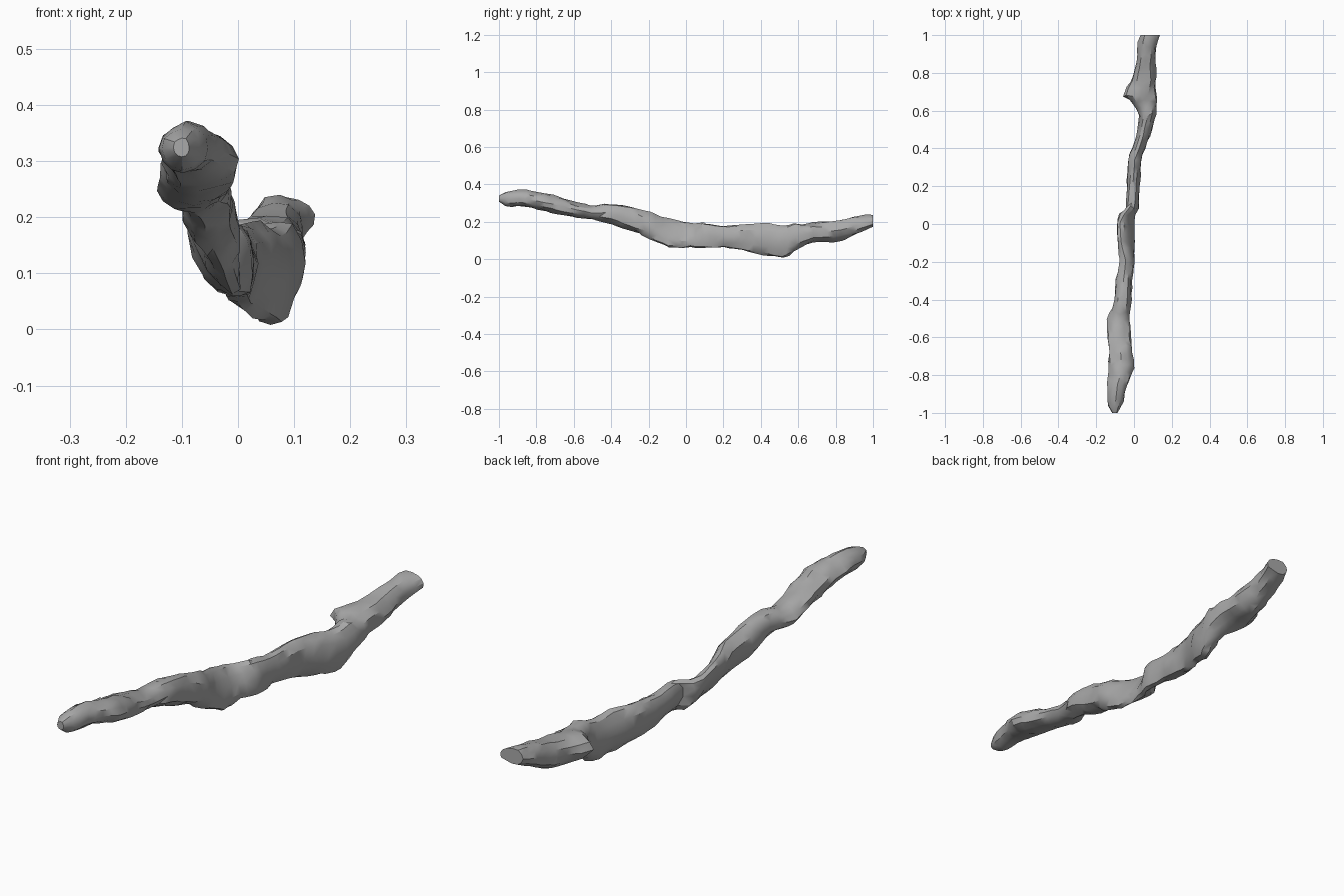
import bpy, bmesh, math, random
from mathutils import Vector, noise

old = bpy.data.objects.get("Cube")
if old:
    bpy.data.objects.remove(old)

SIDES = 12
STEP = 0.035
rng = random.Random(4)

# Stations along the branch, in hundredths: y, left x, right x, low z, high z
STATIONS = [
    (-100, -12, -8, 30, 35), (-95, -14, -6, 28, 36), (-87, -14, -4, 28, 37),
    (-76, -13, 0, 26, 35), (-63, -14, -1, 23, 32), (-50, -14, -3, 21, 28),
    (-42, -11, -1, 20, 30), (-30, -10, -1, 15, 28), (-20, -8, 1, 11, 25),
    (-10, -10, 2, 7, 22), (4, -11, 2, 6, 19), (9, -5, 4, 6, 20),
    (20, -4, 3, 6, 18), (35, -3, 4, 4, 19), (45, 1, 8, 2, 19),
    (52, 2, 10, 0, 18), (57, 3, 12, 3, 20), (62, 1, 12, 7, 19),
    (68, -5, 12, 9, 20), (75, -2, 12, 9, 20), (85, 1, 11, 10, 22),
    (95, 2, 12, 15, 24), (100, 3, 14, 17, 24),
]


def section(y):
    """Blend the two stations on either side of y."""
    for a, b in zip(STATIONS, STATIONS[1:]):
        if y <= b[0] / 100 + 1e-6:
            t = (y * 100 - a[0]) / (b[0] - a[0])
            return [(p + (q - p) * t) / 100 for p, q in zip(a[1:], b[1:])]
    return [v / 100 for v in STATIONS[-1][1:]]


def lean(y):
    """Upper side drifts left around the middle of the branch."""
    return 0.5 * math.exp(-((y + 0.04) / 0.16) ** 2)


def add_ring(bm, y, size=1.0):
    """One gnarled cross-section of the branch."""
    x0, x1, z0, z1 = section(y)
    cx, cz = (x0 + x1) / 2, (z0 + z1) / 2
    rx, rz = (x1 - x0) / 2, (z1 - z0) / 2
    ring = []
    for i in range(SIDES):
        a = math.tau * i / SIDES
        c, s = math.cos(a), math.sin(a)
        knot = noise.noise(Vector((c * 1.3, y * 9, s * 1.3)))
        r = size * (1.0 + 0.16 * knot + rng.uniform(-0.05, 0.05))
        k = lean(y)
        px = cx + rx * r * (c * (1 - k) - s * k)
        pz = max(cz + rz * r * s, 0.0)
        shift = rng.uniform(-0.3, 0.3) * STEP if abs(y) < 0.96 else 0.0
        ring.append(bm.verts.new((px, y + shift, pz)))
    return ring


# Bark material
bark = bpy.data.materials.new("grey_bark")
bark.use_nodes = True
colour = (0.4, 0.4, 0.4, 1.0)
bark.diffuse_color = colour
bark.node_tree.nodes["Principled BSDF"].inputs["Base Color"].default_value = colour

# Loft the branch from front tip to back end
bm = bmesh.new()
count = round(2 / STEP)
rings = [add_ring(bm, -1.0, 0.7)]
rings += [add_ring(bm, -1.0 + 2.0 * i / count) for i in range(1, count)]
rings.append(add_ring(bm, 1.0, 0.92))
for low, high in zip(rings, rings[1:]):
    for i in range(SIDES):
        j = (i + 1) % SIDES
        bm.faces.new((low[i], high[i], high[j], low[j]))
bm.faces.new(rings[0])
bm.faces.new(reversed(rings[-1]))
bmesh.ops.triangulate(bm, faces=[f for f in bm.faces if len(f.verts) == 4])
bmesh.ops.recalc_face_normals(bm, faces=bm.faces)

mesh = bpy.data.meshes.new("branch")
bm.to_mesh(mesh)
bm.free()
mesh.materials.append(bark)
branch = bpy.data.objects.new("branch", mesh)
bpy.context.collection.objects.link(branch)

# Smooth bark with crisp broken edges
bpy.ops.object.select_all(action="DESELECT")
branch.select_set(True)
bpy.context.view_layer.objects.active = branch
bpy.ops.object.shade_smooth_by_angle(angle=math.radians(32))
